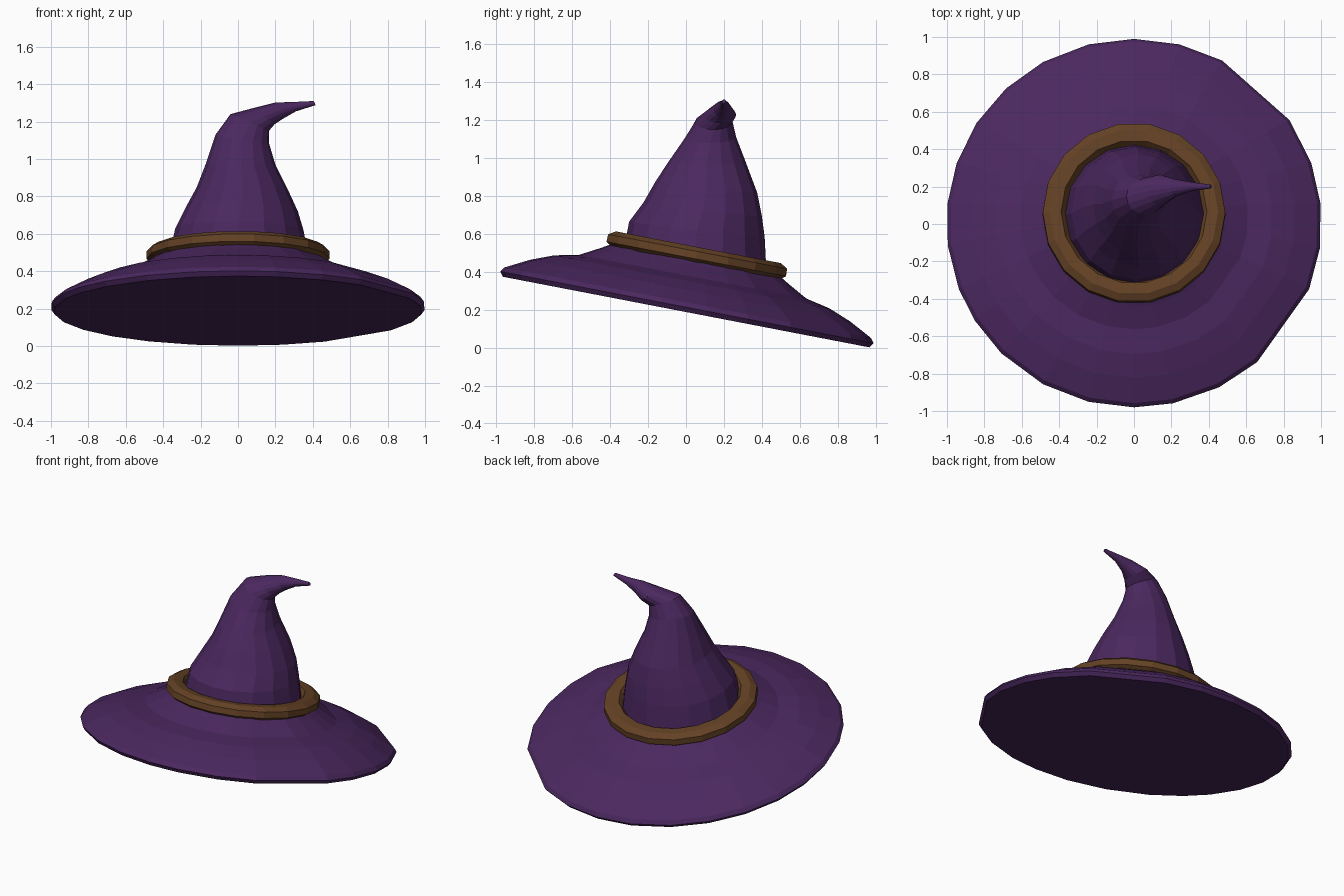
import bpy, bmesh, math
from mathutils import Vector, Matrix

if "Cube" in bpy.data.objects:
    bpy.data.objects.remove(bpy.data.objects["Cube"])


def material(name, rgb):
    m = bpy.data.materials.new(name)
    m.diffuse_color = (*rgb, 1)
    m.use_nodes = True
    m.node_tree.nodes["Principled BSDF"].inputs["Base Color"].default_value = m.diffuse_color
    return m


PURPLE = material("purple felt", (0.070, 0.021, 0.115))
BROWN = material("brown leather", (0.127, 0.054, 0.018))

# The brim and band share one plane that slopes down towards the back
TILT = Matrix.Translation((0, 0, 0.188)) @ Matrix.Rotation(math.radians(-10.9), 4, 'X')


def loft(name, rings, mat, cap=True, closed=False):
    """Skin a list of rings (lists of points) with flat faces."""
    bm = bmesh.new()
    vs = [[bm.verts.new(p) for p in r] for r in rings]
    n = len(vs[0])
    pairs = list(zip(vs, vs[1:])) + ([(vs[-1], vs[0])] if closed else [])
    for a, b in pairs:
        for i in range(n):
            j = (i + 1) % n
            bm.faces.new((a[i], a[j], b[j], b[i]))
    if cap:
        bm.faces.new(list(reversed(vs[0])))
        bm.faces.new(vs[-1])
    bmesh.ops.recalc_face_normals(bm, faces=bm.faces[:])
    me = bpy.data.meshes.new(name)
    bm.to_mesh(me)
    bm.free()
    me.materials.append(mat)
    ob = bpy.data.objects.new(name, me)
    bpy.context.collection.objects.link(ob)
    return ob


def tilted_rings(profile, angles):
    return [[TILT @ Vector((r * math.cos(a), r * math.sin(a), h)) for a in angles]
            for r, h in profile]


# Brim: slightly uneven outline, flat underside
brim_angles = [math.radians(a) for a in (
    -173, -159, -148, -135, -119, -104, -90, -78, -63, -49, -21, -8,
    6, 19, 34, 62, 76, 90, 104, 119, 133, 147, 161, 174)]
brim_profile = [(0.985, 0.0), (1.003, 0.025), (0.985, 0.05), (0.86, 0.115),
                (0.74, 0.162), (0.61, 0.19), (0.50, 0.25), (0.45, 0.28), (0.37, 0.30)]
loft("brim", tilted_rings(brim_profile, brim_angles), PURPLE)

# Band: bevelled ring around the base of the crown
band_angles = [2 * math.pi * i / 18 for i in range(18)]
band_profile = [(0.455, 0.26), (0.49, 0.285), (0.488, 0.325), (0.45, 0.348),
                (0.39, 0.345), (0.36, 0.30)]
loft("band", tilted_rings(band_profile, band_angles), BROWN, cap=False, closed=True)

# Crown: rings given by left (x, z), right (x, z), front (y, z), back (y, z)
crown = [
    ((-.375, .462), (.38, .462), (-.325, .535), (.425, .39)),
    ((-.335, .63), (.35, .62), (-.30, .66), (.415, .58)),
    ((-.28, .74), (.32, .72), (-.225, .77), (.40, .70)),
    ((-.22, .85), (.265, .84), (-.165, .87), (.375, .82)),
    ((-.17, .98), (.20, .97), (-.10, .97), (.315, .98)),
    ((-.12, 1.13), (.167, 1.08), (-.01, 1.10), (.265, 1.11)),
    ((-.04, 1.24), (.165, 1.15), (.05, 1.20), (.245, 1.20)),
    ((.08, 1.272), (.195, 1.185), (.095, 1.23), (.265, 1.23)),
    ((.20, 1.302), (.24, 1.215), (.145, 1.26), (.24, 1.26)),
    ((.30, 1.305), (.31, 1.255), (.175, 1.28), (.225, 1.28)),
    ((.405, 1.31), (.415, 1.288), (.19, 1.30), (.21, 1.30)),
]
rings = []
for (xl, zl), (xr, zr), (yf, zf), (yb, zb) in crown:
    c = Vector(((xl + xr) / 2, (yf + yb) / 2, (zl + zr) / 2))
    a = Vector(((xr - xl) / 2, 0, (zr - zl) / 2))
    b = Vector((0, (yb - yf) / 2, (zb - zf) / 2))
    rings.append([c + a * math.cos(t) + b * math.sin(t)
                  for t in (2 * math.pi * i / 16 for i in range(16))])
loft("crown", rings, PURPLE)
